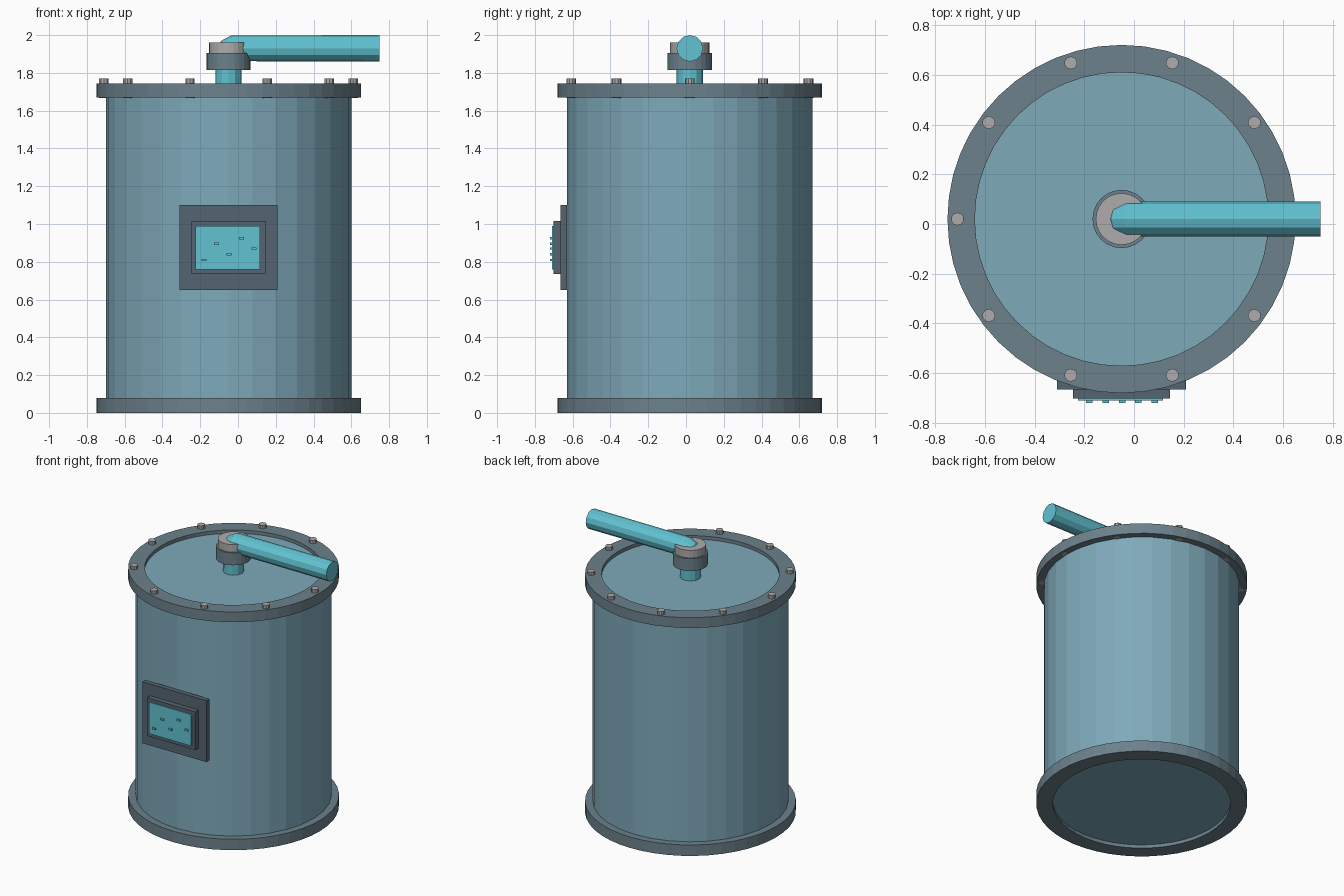
import bpy, bmesh, math

if "Cube" in bpy.data.objects:
    bpy.data.objects.remove(bpy.data.objects["Cube"])

CX, CY = -0.05, 0.02      # tank axis


def material(name, rgb):
    m = bpy.data.materials.new(name)
    m.use_nodes = True
    m.diffuse_color = (*rgb, 1)
    m.node_tree.nodes["Principled BSDF"].inputs["Base Color"].default_value = (*rgb, 1)
    return m


blue = material("tank blue", (0.21, 0.40, 0.49))
grey = material("flange grey", (0.15, 0.22, 0.26))
dark = material("panel dark grey", (0.09, 0.13, 0.165))
teal = material("teal", (0.12, 0.54, 0.64))
steel = material("light steel", (0.42, 0.41, 0.41))


def add(name, data, mat):
    ob = bpy.data.objects.new(name, data)
    data.materials.append(mat)
    bpy.context.collection.objects.link(ob)
    return ob


def cylinder(name, x, y, z0, z1, r, mat, sides=32):
    bm = bmesh.new()
    bmesh.ops.create_cone(bm, cap_ends=True, segments=sides, radius1=r,
                          radius2=r, depth=z1 - z0)
    me = bpy.data.meshes.new(name)
    bm.to_mesh(me)
    bm.free()
    ob = add(name, me, mat)
    ob.location = (x, y, (z0 + z1) / 2)
    return ob


def ring(name, z0, z1, r_in, r_out, mat, sides=48):
    bm = bmesh.new()
    profile = [(r_in, z0), (r_out, z0), (r_out, z1), (r_in, z1)]
    loops = []
    for i in range(sides):
        a = math.tau * i / sides
        loops.append([bm.verts.new((r * math.cos(a), r * math.sin(a), z))
                      for r, z in profile])
    for i in range(sides):
        a, b = loops[i], loops[(i + 1) % sides]
        for k in range(4):
            n = (k + 1) % 4
            bm.faces.new((a[k], b[k], b[n], a[n]))
    bmesh.ops.recalc_face_normals(bm, faces=bm.faces)
    me = bpy.data.meshes.new(name)
    bm.to_mesh(me)
    bm.free()
    ob = add(name, me, mat)
    ob.location = (CX, CY, 0)
    return ob


def box(name, x, y, z, mat):
    bm = bmesh.new()
    bmesh.ops.create_cube(bm, size=1)
    for v in bm.verts:
        v.co = [(lo + hi) / 2 + c * (hi - lo) for c, (lo, hi) in zip(v.co, (x, y, z))]
    me = bpy.data.meshes.new(name)
    bm.to_mesh(me)
    bm.free()
    return add(name, me, mat)


# Tank with a flange ring at each end
cylinder("tank_body", CX, CY, 0.025, 1.72, 0.65, blue)
ring("bottom_flange", 0, 0.08, 0.59, 0.70, grey)
ring("top_flange", 1.67, 1.745, 0.59, 0.70, grey)

# Bolts through the top flange
for i in range(10):
    a = math.tau * i / 10
    cylinder(f"bolt_{i + 1}", CX + 0.66 * math.cos(a), CY + 0.66 * math.sin(a),
             1.668, 1.77, 0.026, steel, 10)

# Bent outlet pipe
curve = bpy.data.curves.new("outlet_pipe", "CURVE")
curve.dimensions = "3D"
curve.bevel_depth = 0.07
curve.bevel_resolution = 4
curve.use_fill_caps = True
path = [(CX, 1.70), (CX, 1.90), (-0.04, 1.92), (-0.02, 1.93), (0.75, 1.93)]
spline = curve.splines.new("POLY")
spline.points.add(len(path) - 1)
for p, (x, z) in zip(spline.points, path):
    p.co = (x, CY, z, 1)
spline.use_smooth = False
add("outlet_pipe", curve, teal)

# Collar and nut around the pipe
cylinder("pipe_collar", CX, CY, 1.815, 1.905, 0.117, grey, 24)
cylinder("pipe_nut", CX, CY, 1.905, 1.96, 0.104, steel, 24)

# Control panel on the front
box("panel_plate", (-0.31, 0.21), (-0.665, -0.63), (0.65, 1.10), dark)
box("panel_frame", (-0.245, 0.145), (-0.702, -0.66), (0.735, 1.015), dark)
box("panel_screen", (-0.225, 0.117), (-0.71, -0.70), (0.76, 0.99), teal)
for i, z in enumerate((0.81, 0.895, 0.84, 0.925, 0.87)):
    x = -0.18 + 0.066 * i
    box(f"panel_button_{i + 1}", (x - 0.013, x + 0.013), (-0.72, -0.709),
        (z - 0.006, z + 0.006), teal)
